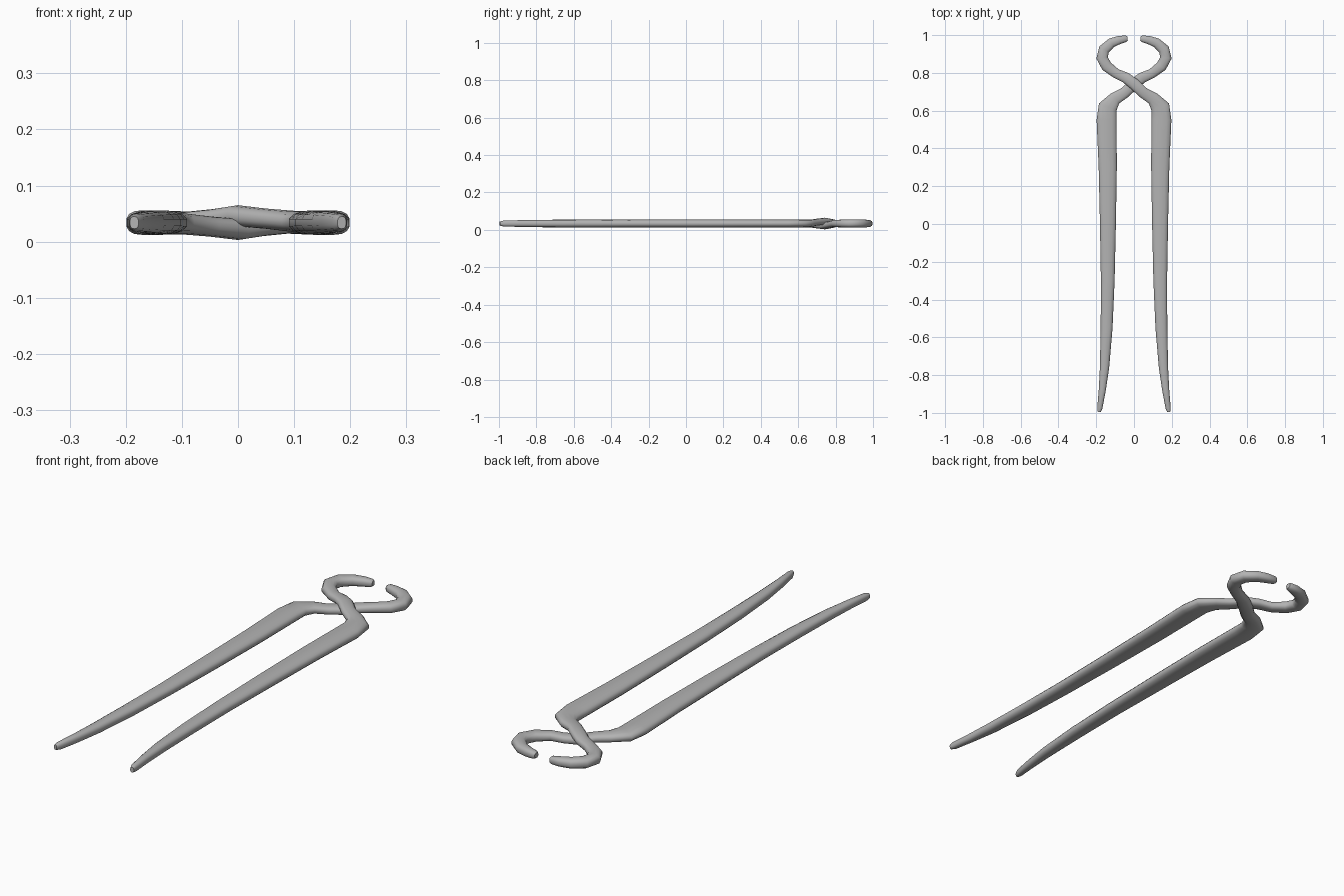
import bpy
import bmesh
from math import cos, sin, pi, copysign
from mathutils import Vector

cube = bpy.data.objects.get("Cube")
if cube:
    bpy.data.objects.remove(cube, do_unlink=True)

steel = bpy.data.materials.new("grey steel")
steel.use_nodes = True
colour = (0.45, 0.45, 0.45, 1)
steel.diffuse_color = colour
steel.node_tree.nodes["Principled BSDF"].inputs["Base Color"].default_value = colour

MID = 0.034   # height of the plane the tongs lie in
SIDES = 14

# Centre line of one arm: x, y, height offset, half width, half thickness
ARM = [
    (0.185, -0.995, 0, 0.008, 0.011),
    (0.181, -0.975, 0, 0.014, 0.016),
    (0.168, -0.88, 0, 0.019, 0.018),
    (0.156, -0.76, 0, 0.025, 0.020),
    (0.145, -0.55, 0, 0.032, 0.021),
    (0.139, -0.30, 0, 0.037, 0.021),
    (0.138, 0.0, 0, 0.043, 0.022),
    (0.139, 0.30, 0, 0.049, 0.022),
    (0.145, 0.55, 0, 0.054, 0.022),
    (0.139, 0.62, 0, 0.051, 0.021),
    (0.100, 0.665, 0.002, 0.035, 0.019),
    (0.050, 0.695, 0.007, 0.030, 0.018),
    (0.0, 0.742, 0.012, 0.031, 0.019),
    (-0.045, 0.775, 0.006, 0.029, 0.018),
    (-0.095, 0.797, 0, 0.026, 0.019),
    (-0.145, 0.835, 0, 0.030, 0.021),
    (-0.169, 0.880, 0, 0.031, 0.022),
    (-0.158, 0.925, 0, 0.030, 0.022),
    (-0.118, 0.960, 0, 0.026, 0.021),
    (-0.075, 0.975, 0, 0.022, 0.019),
    (-0.042, 0.981, 0, 0.017, 0.016),
    (-0.034, 0.982, 0, 0.011, 0.011),
]


def rounded(value):
    """Fuller than a circle, for a rounded bar section."""
    return copysign(abs(value) ** 0.8, value)


def make_arm(name, flip):
    # flip = -1 turns the arm half a turn about the long axis
    bm = bmesh.new()
    rings = []
    for i, (x, y, lift, wide, thick) in enumerate(ARM):
        before, after = ARM[max(i - 1, 0)], ARM[min(i + 1, len(ARM) - 1)]
        along = Vector((after[0] - before[0], after[1] - before[1], 0)).normalized()
        across = Vector((along.y, -along.x, 0))
        ring = []
        for k in range(SIDES):
            a = 2 * pi * (k + 0.5) / SIDES
            p = Vector((x, y, lift)) + across * wide * rounded(cos(a))
            p.z += thick * rounded(sin(a))
            ring.append(bm.verts.new((flip * p.x, p.y, MID + flip * p.z)))
        rings.append(ring)
    for a, b in zip(rings, rings[1:]):
        for k in range(SIDES):
            n = (k + 1) % SIDES
            bm.faces.new((a[k], a[n], b[n], b[k]))
    bm.faces.new(rings[0])
    bm.faces.new(rings[-1])
    bmesh.ops.recalc_face_normals(bm, faces=bm.faces)
    mesh = bpy.data.meshes.new(name)
    bm.to_mesh(mesh)
    bm.free()
    mesh.materials.append(steel)
    obj = bpy.data.objects.new(name, mesh)
    bpy.context.collection.objects.link(obj)
    bpy.ops.object.select_all(action="DESELECT")
    obj.select_set(True)
    bpy.context.view_layer.objects.active = obj
    bpy.ops.object.shade_smooth_by_angle(angle=0.8)


make_arm("upper_arm", 1)
make_arm("lower_arm", -1)
